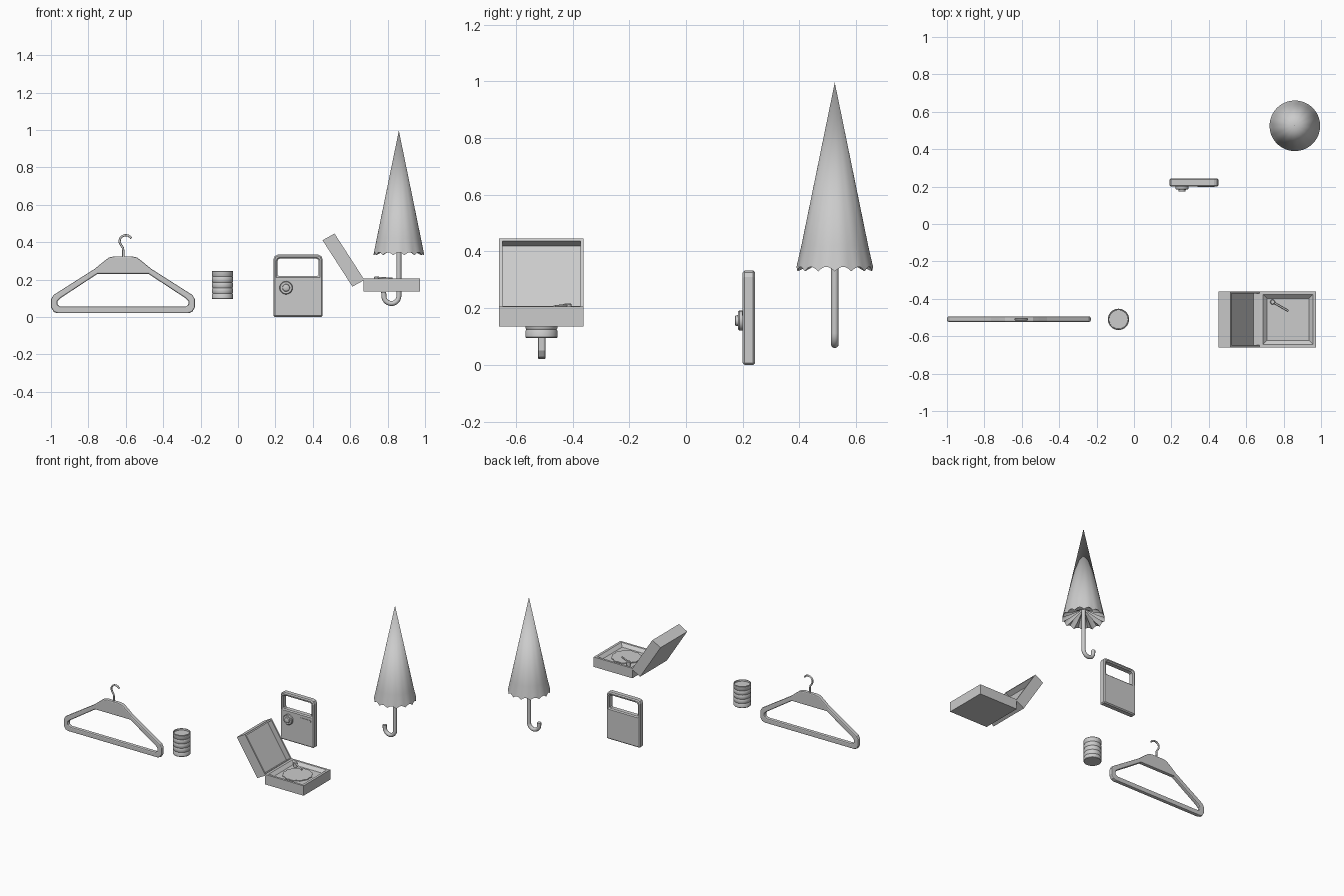
import bpy, bmesh
from math import pi, sin, cos, sqrt
from mathutils import Vector, Matrix

if "Cube" in bpy.data.objects:
    bpy.data.objects.remove(bpy.data.objects["Cube"])


def make(name, bm, smooth=False):
    bmesh.ops.recalc_face_normals(bm, faces=bm.faces)
    me = bpy.data.meshes.new(name)
    bm.to_mesh(me)
    bm.free()
    ob = bpy.data.objects.new(name, me)
    bpy.context.collection.objects.link(ob)
    if smooth:
        bpy.ops.object.select_all(action='DESELECT')
        ob.select_set(True)
        bpy.context.view_layer.objects.active = ob
        bpy.ops.object.shade_smooth_by_angle(angle=0.6)
    return ob


def prism(name, pts, y0, y1):
    """Outline in the front plane, extruded along y."""
    bm = bmesh.new()
    f = bm.faces.new([bm.verts.new((x, y0, z)) for x, z in pts])
    ext = bmesh.ops.extrude_face_region(bm, geom=[f])['geom']
    bmesh.ops.translate(bm, vec=(0, y1 - y0, 0),
                        verts=[v for v in ext if isinstance(v, bmesh.types.BMVert)])
    return make(name, bm)


def box(name, x0, x1, y0, y1, z0, z1):
    return prism(name, [(x0, z0), (x1, z0), (x1, z1), (x0, z1)], y0, y1)


def cut(ob, cutter):
    m = ob.modifiers.new('cut', 'BOOLEAN')
    m.operation, m.object, m.solver = 'DIFFERENCE', cutter, 'EXACT'
    cutter.hide_render = True
    cutter.hide_set(True)


def bevel(ob, w, seg=2):
    m = ob.modifiers.new('bevel', 'BEVEL')
    m.width, m.segments, m.limit_method, m.angle_limit = w, seg, 'ANGLE', 0.8


def lathe(name, prof, loc, front=False, n=40):
    """Spin (radius, height) pairs; front=True aims the axis at -y."""
    bm = bmesh.new()
    rings = [[bm.verts.new((r * cos(2 * pi * i / n), r * sin(2 * pi * i / n), z))
              for i in range(n)] for r, z in prof]
    for a, b in zip(rings, rings[1:]):
        for i in range(n):
            j = (i + 1) % n
            bm.faces.new((a[i], a[j], b[j], b[i]))
    bm.faces.new(rings[0])
    bm.faces.new(rings[-1])
    rot = Matrix.Rotation(pi / 2, 4, 'X') if front else Matrix()
    bm.transform(Matrix.Translation(loc) @ rot)
    return make(name, bm, True)


def tube(name, pts, r):
    cu = bpy.data.curves.new(name, 'CURVE')
    cu.dimensions, cu.bevel_depth, cu.bevel_resolution = '3D', r, 3
    cu.use_fill_caps = True
    sp = cu.splines.new('POLY')
    sp.points.add(len(pts) - 1)
    for p, c in zip(sp.points, pts):
        p.co = (*c, 1)
    sp.use_smooth = True
    ob = bpy.data.objects.new(name, cu)
    bpy.context.collection.objects.link(ob)
    return ob


def mirrored(half, cx):
    return [(cx + x, z) for x, z in half] + [(cx - x, z) for x, z in reversed(half)]


# Coat hanger: symmetric frame with an opening, plus wire hook
HX, HY = -0.615, -0.509
frame = prism('hanger_frame', mirrored(
    [(0.35, 0.02), (0.37, 0.027), (0.384, 0.05), (0.384, 0.095), (0.372, 0.117),
     (0.15, 0.25), (0.105, 0.295), (0.075, 0.318), (0.045, 0.324)], HX), HY - 0.014, HY + 0.014)
hole = prism('hanger_hole_cutter', mirrored(
    [(0.335, 0.055), (0.35, 0.065), (0.35, 0.085), (0.335, 0.1), (0.137, 0.23)], HX),
    HY - 0.1, HY + 0.1)
# shoulders follow a straight slope up to the neck
for v in frame.data.vertices:
    if abs(abs(v.co.x - HX) - 0.15) < 0.001:
        v.co.z = 0.258
cut(frame, hole)
bevel(frame, 0.007)
hook = [(-0.613, HY, 0.31), (-0.613, HY, 0.355), (-0.616, HY, 0.37), (-0.626, HY, 0.385)]
hook += [(-0.6 + 0.033 * cos(t), HY, 0.406 + 0.031 * sin(t))
         for t in [pi * (1.08 - 0.93 * i / 14) for i in range(15)]]
tube('hanger_hook', hook, 0.006)

# Ribbed tin with a recessed lid
prof = [(0.055, 0.095), (0.057, 0.098)]
for z in (0.125, 0.155, 0.185, 0.215):
    prof += [(0.0565, z - 0.005), (0.0535, z), (0.0565, z + 0.005)]
prof += [(0.057, 0.244), (0.055, 0.247), (0.051, 0.247), (0.050, 0.236)]
lathe('tin', prof, (-0.083, -0.51, 0))

# Portable radio: body with built-in carry handle
radio = prism('radio_body', mirrored(
    [(0.131, 0), (0.131, 0.31), (0.124, 0.326), (0.108, 0.333)], 0.321), 0.2, 0.244)
window = prism('radio_window_cutter', mirrored(
    [(0.11, 0.218), (0.11, 0.3), (0.106, 0.308), (0.098, 0.312)], 0.321), 0.1, 0.35)
cut(radio, window)
bevel(radio, 0.007, 1)
lathe('radio_dial', [(0.035, -0.002), (0.035, 0.012), (0.031, 0.016), (0.02, 0.016),
                     (0.018, 0.025), (0.015, 0.027)], (0.257, 0.2, 0.156), True)
slot = prism('radio_slot', [(0.385 + s * 0.036 + 0.009 * cos(a), 0.183 + 0.009 * sin(a))
                            for s, st in ((1, -pi / 2), (-1, pi / 2))
                            for a in [st + pi * i / 6 for i in range(7)]], 0.197, 0.205)

# Open music player case: base with sloped recess
CX, CY = 0.823, -0.51
base = box('case_base', 0.672, 0.974, -0.659, -0.361, 0.135, 0.205)
bm = bmesh.new()
bmesh.ops.create_cone(bm, cap_ends=True, segments=4, radius1=0.112 * sqrt(2),
                      radius2=0.136 * sqrt(2), depth=0.022,
                      matrix=Matrix.Translation((CX, CY, 0.196)) @ Matrix.Rotation(pi / 4, 4, 'Z'))
recess = make('case_recess_cutter', bm)
# the cone may start on a corner or an edge; align its sides with the case
if max(v.co.x for v in recess.data.vertices) - CX > 0.15:
    recess.data.transform(Matrix.Translation((CX, CY, 0)) @ Matrix.Rotation(pi / 4, 4, 'Z')
                          @ Matrix.Translation((-CX, -CY, 0)))
cut(base, recess)

# Tilted hollow lid
a, b, n = Vector((0.676, 0.198)), Vector((0.516, 0.446)), Vector((-0.064, -0.036))
u = (b - a).normalized() * 0.011
lid = prism('case_lid', [a, b, b + n, a + n], -0.659, -0.361)
a2, b2 = a + u, b - u
cut(lid, prism('case_lid_cutter', [a2 - n * 0.3, b2 - n * 0.3, b2 + n * 0.5, a2 + n * 0.5],
               -0.648, -0.372))

# Scalloped disc and playing arm
bm = bmesh.new()
ring = [(0.091 + 0.007 * abs(sin(6 * t)), t) for t in [2 * pi * i / 72 for i in range(72)]]
f = bm.faces.new([bm.verts.new((CX + r * cos(t), CY + r * sin(t), 0.184)) for r, t in ring])
ext = bmesh.ops.extrude_face_region(bm, geom=[f])['geom']
bmesh.ops.translate(bm, vec=(0, 0, 0.006),
                    verts=[v for v in ext if isinstance(v, bmesh.types.BMVert)])
make('disc', bm)
lathe('arm_pivot', [(0.013, 0.18), (0.013, 0.213), (0.01, 0.217)], (0.741, -0.417, 0), n=20)
tube('playing_arm', [(0.741, -0.417, 0.211), (0.825, -0.465, 0.205)], 0.005)

# Closed umbrella: cone with scalloped hem and pleated underside
UX, UY, LOBES, SUB = 0.86, 0.525, 14, 6
N = LOBES * SUB
bm = bmesh.new()
tip = bm.verts.new((UX, UY, 0.996))
apex = bm.verts.new((UX, UY, 0.405))
rings = [[], [], []]
for i in range(N):
    t = 2 * pi * i / N
    s = abs(sin(LOBES * t / 2))
    for k, (r, z) in enumerate(((0.118, 0.42), (0.135, 0.33 + 0.016 * s),
                                (0.09, 0.35 + 0.03 * s))):
        rings[k].append(bm.verts.new((UX + r * cos(t), UY + r * sin(t), z)))
for i in range(N):
    j = (i + 1) % N
    bm.faces.new((tip, rings[0][i], rings[0][j]))
    for p, q in ((0, 1), (1, 2)):
        bm.faces.new((rings[p][i], rings[q][i], rings[q][j], rings[p][j]))
    bm.faces.new((apex, rings[2][j], rings[2][i]))
make('umbrella_canopy', bm, True)
handle = [(UX, UY, 0.45), (UX, UY, 0.112)]
handle += [(0.82 + 0.04 * cos(t), UY, 0.112 - 0.04 * sin(t))
           for t in [pi * i / 14 for i in range(1, 15)]]
handle.append((0.779, UY, 0.133))
tube('umbrella_handle', handle, 0.0133)
